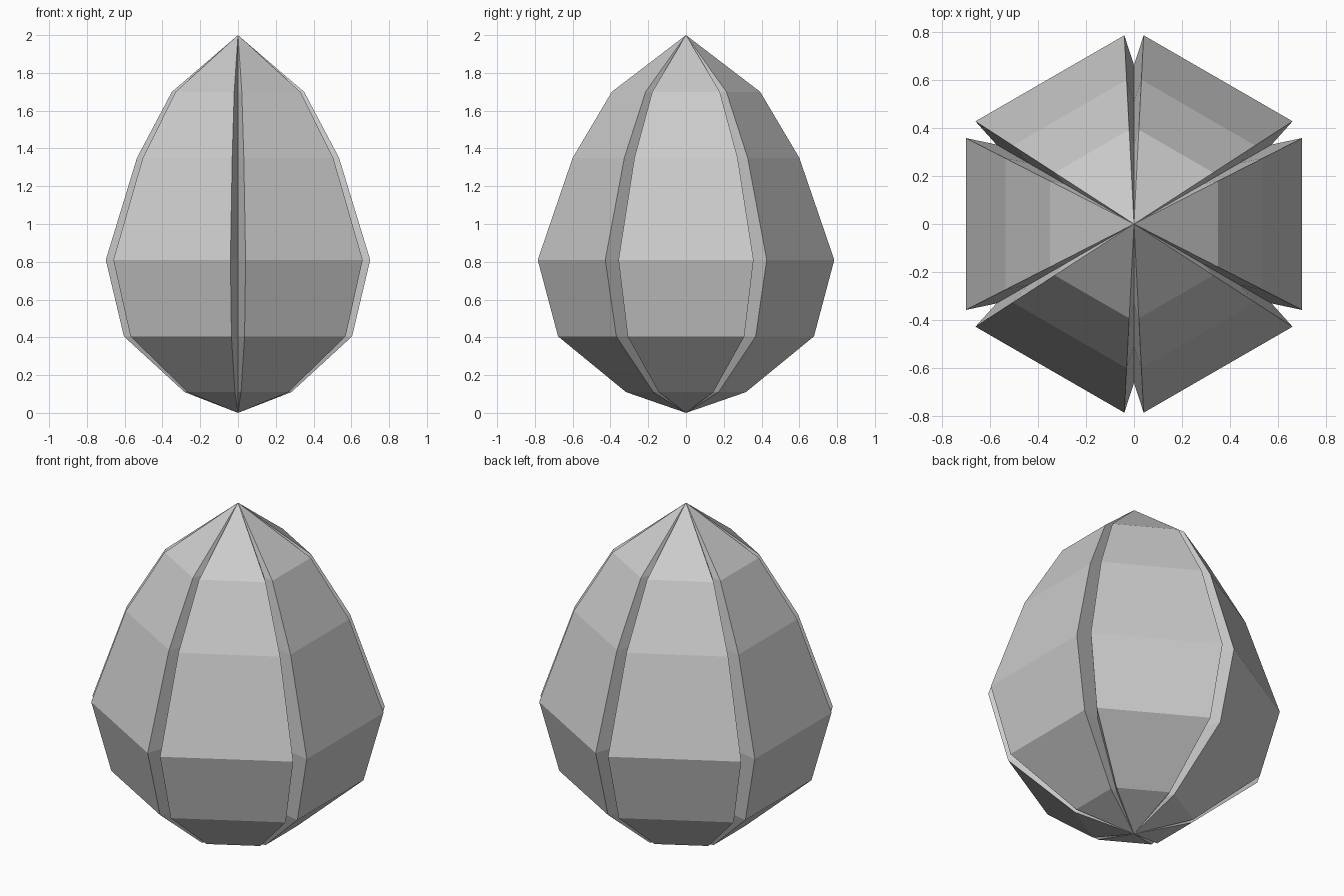
import bpy, bmesh
from math import cos, sin, pi

if "Cube" in bpy.data.objects:
    bpy.data.objects.remove(bpy.data.objects["Cube"])

# Profile: (height, distance from axis to the flat of each panel)
PROFILE = [(0.11, 0.283), (0.405, 0.604), (0.81, 0.70), (1.35, 0.535), (1.70, 0.35)]
HALF_WIDTH = 0.511   # panel half width relative to its distance from the axis
GROOVE = 0.945       # groove floor radius relative to the same distance


def section(z, r):
    """Six flat panels with a V groove between neighbours."""
    pts = []
    for i in range(6):
        a = i * pi / 3
        for side in (-1, 1):
            w = side * HALF_WIDTH * r
            pts.append((r * cos(a) - w * sin(a), r * sin(a) + w * cos(a), z))
        g = a + pi / 6
        pts.append((GROOVE * r * cos(g), GROOVE * r * sin(g), z))
    return pts


# Grooved six-sided egg body
bm = bmesh.new()
rings = [[bm.verts.new(p) for p in section(z, r)] for z, r in PROFILE]
bottom = bm.verts.new((0, 0, 0))
top = bm.verts.new((0, 0, 2))
n = len(rings[0])
for i in range(n):
    j = (i + 1) % n
    for lo, hi in zip(rings, rings[1:]):
        bm.faces.new((lo[i], lo[j], hi[j], hi[i]))
    bm.faces.new((bottom, rings[0][j], rings[0][i]))
    bm.faces.new((rings[-1][i], rings[-1][j], top))
bmesh.ops.recalc_face_normals(bm, faces=bm.faces)

mesh = bpy.data.meshes.new("grooved_egg")
bm.to_mesh(mesh)
bm.free()
bpy.context.collection.objects.link(bpy.data.objects.new("grooved_egg", mesh))
